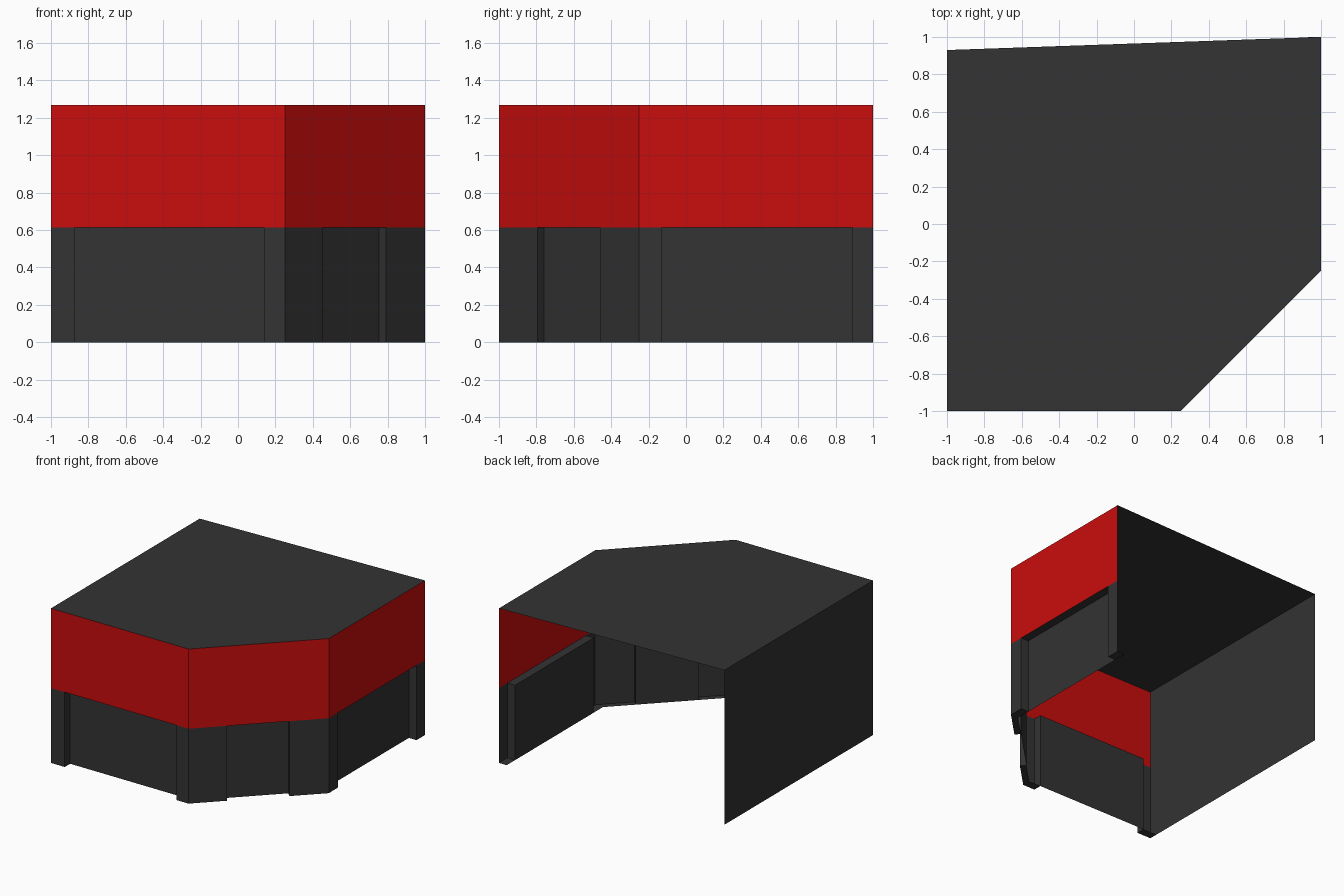
import bpy
from mathutils import Vector

if "Cube" in bpy.data.objects:
    bpy.data.objects.remove(bpy.data.objects["Cube"])

TOP, SILL = 1.27, 0.615          # roof height, underside of the fascia band
BACK_LEFT = (-1, 0.93)


def material(name, color):
    m = bpy.data.materials.new(name)
    m.diffuse_color = (*color, 1)
    m.use_nodes = True
    m.node_tree.nodes["Principled BSDF"].inputs["Base Color"].default_value = m.diffuse_color
    return m


GREY = material("dark_grey", (0.033, 0.033, 0.033))
RED = material("signal_red", (0.59, 0.004, 0.004))


def make(name, faces, mat):
    """Object from a list of polygons, each a list of 3D points."""
    verts, index, polys = [], {}, []
    for face in faces:
        poly = []
        for p in face:
            key = tuple(round(c, 4) for c in p)
            if key not in index:
                index[key] = len(verts)
                verts.append(key)
            poly.append(index[key])
        polys.append(poly)
    me = bpy.data.meshes.new(name)
    me.from_pydata(verts, [], polys)
    me.materials.append(mat)
    me.update()
    ob = bpy.data.objects.new(name, me)
    bpy.context.collection.objects.link(ob)
    return ob


def walls(path, z0, z1):
    """Upright quads along a plan path; outside is on the right hand."""
    return [[(*a, z0), (*b, z0), (*b, z1), (*a, z1)]
            for a, b in zip(path, path[1:])]


def flat(path, z):
    return [(*p, z) for p in path]


# Street-side plan: outer line and the line of the recessed panels
outer = [(-1, -1), (0.25, -1), (1, -0.25), (1, 1)]
inner = [(-1, -0.93), (0.25, -0.93), (0.93, -0.25), (0.93, 1)]

# Recess openings: start and end on the outer line, plus the inward step
bays = [
    ("front", (-0.875, -1), (0.14, -1), (0, 0.07)),
    ("corner", (0.455, -0.795), (0.79, -0.46), (-0.035, 0.035)),
    ("right", (1, -0.13), (1, 0.89), (-0.07, 0)),
]

# Roof sheet, full-height side wall and fascia band
make("roof", [flat(outer + [BACK_LEFT], TOP)], GREY)
make("left_wall", walls([BACK_LEFT, outer[0]], 0, TOP), GREY)
make("fascia", walls(outer, SILL, TOP), RED)

# Recessed panels with reveals and a soffit under the fascia
ends = []
for name, a, b, step in bays:
    a2 = tuple(Vector(a) + Vector(step))
    b2 = tuple(Vector(b) + Vector(step))
    make(name + "_panel",
         walls([a, a2, b2, b], 0, SILL) + [flat([a, a2, b2, b], SILL)], GREY)
    ends.append((a, a2, b, b2))

# Pilasters between the bays, hollow behind, closed at the foot
for i, name in enumerate(["left_pilaster", "front_corner_pilaster",
                          "right_corner_pilaster", "back_pilaster"]):
    face, back = [outer[i]], [inner[i]]
    if i > 0:                                  # starts where a bay ends
        face.insert(0, ends[i - 1][2])
        back.insert(0, ends[i - 1][3])
    if i < 3:                                  # stops where a bay begins
        face.append(ends[i][0])
        back.append(ends[i][1])
    foot = flat(back + face[::-1], 0)
    make(name, walls(face, 0, SILL) + [foot], GREY)
